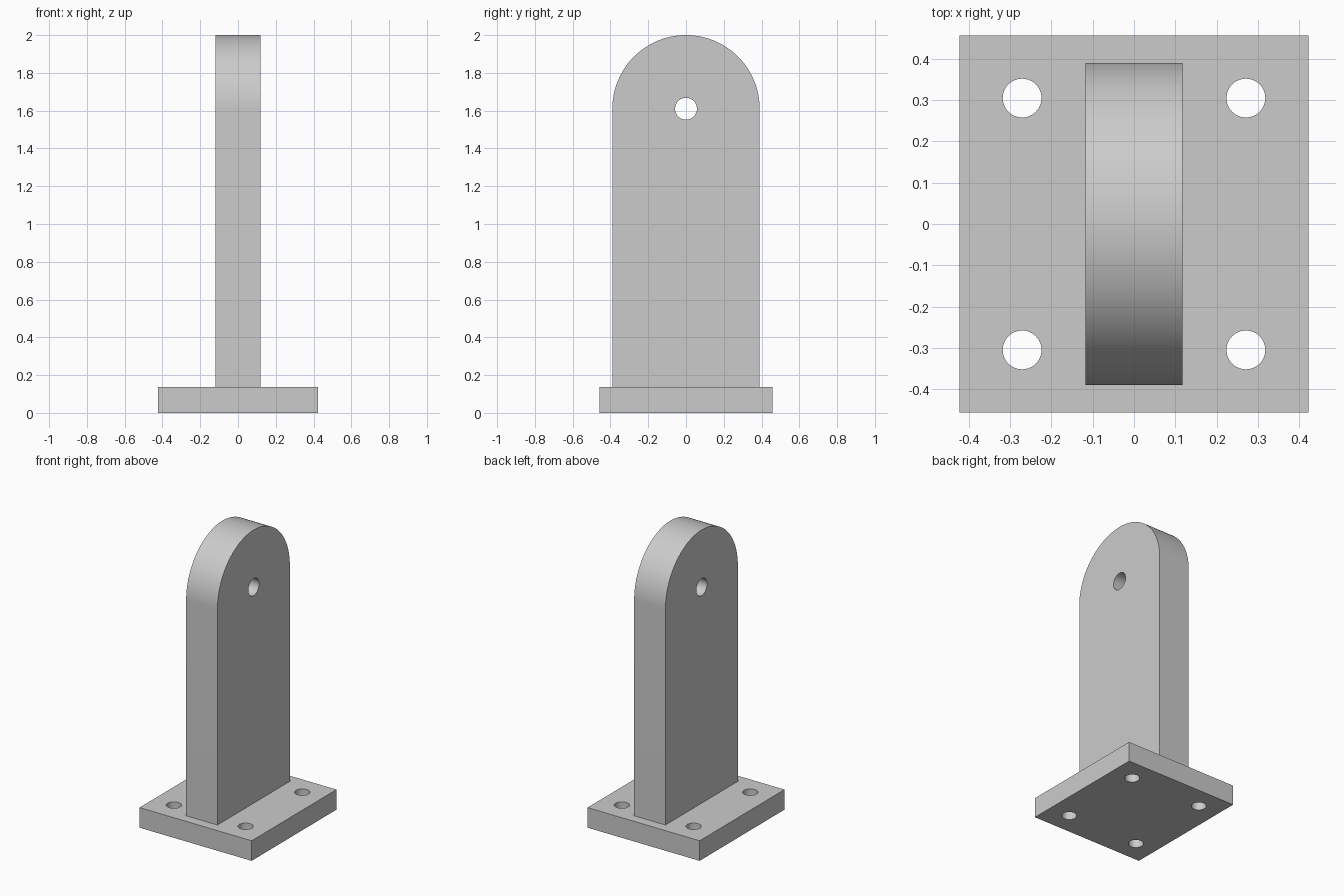
import bpy
import bmesh
from math import pi, sin, cos

old = bpy.data.objects.get("Cube")
if old:
    bpy.data.objects.remove(old, do_unlink=True)

GREY = (0.6, 0.6, 0.6, 1.0)
metal = bpy.data.materials.new("plain grey")
metal.use_nodes = True
metal.diffuse_color = GREY
metal.node_tree.nodes["Principled BSDF"].inputs["Base Color"].default_value = GREY

BASE_X, BASE_Y, BASE_Z = 0.423, 0.457, 0.137
HALF_THICK, RADIUS, TOP = 0.118, 0.39, 2.0
EYE_Z = TOP - RADIUS


def finish(bm, name, material=metal):
    bmesh.ops.recalc_face_normals(bm, faces=bm.faces)
    mesh = bpy.data.meshes.new(name)
    bm.to_mesh(mesh)
    bm.free()
    obj = bpy.data.objects.new(name, mesh)
    bpy.context.collection.objects.link(obj)
    mesh.materials.append(material)
    return obj


def prism(name, outline, offset):
    """Extrude a closed outline of 3D points along an offset."""
    bm = bmesh.new()
    face = bm.faces.new([bm.verts.new(p) for p in outline])
    side = bmesh.ops.extrude_face_region(bm, geom=[face])
    verts = [v for v in side["geom"] if isinstance(v, bmesh.types.BMVert)]
    bmesh.ops.translate(bm, verts=verts, vec=offset)
    return finish(bm, name)


def circle(radius, steps):
    return [(radius * cos(2 * pi * i / steps), radius * sin(2 * pi * i / steps))
            for i in range(steps)]


def drill(target, cutter):
    cutter.hide_render = True
    mod = target.modifiers.new("hole", "BOOLEAN")
    mod.operation = "DIFFERENCE"
    mod.solver = "EXACT"
    mod.object = cutter
    bpy.ops.object.select_all(action="DESELECT")
    bpy.context.view_layer.objects.active = target
    target.select_set(True)
    bpy.ops.object.modifier_apply(modifier=mod.name)
    bpy.data.objects.remove(cutter, do_unlink=True)


# Base plate with four bolt holes
corners = [(-1, -1), (1, -1), (1, 1), (-1, 1)]
base = prism("base_plate", [(sx * BASE_X, sy * BASE_Y, 0) for sx, sy in corners],
             (0, 0, BASE_Z))
for sx, sy in corners:
    ring = [(sx * 0.271 + x, sy * 0.305 + y, -0.1) for x, y in circle(0.047, 48)]
    drill(base, prism("bolt_cutter", ring, (0, 0, 0.4)))

# Upright lug with a rounded top and a pin hole
STEPS = 64
arch = [(-HALF_THICK, RADIUS * cos(pi * i / STEPS), EYE_Z + RADIUS * sin(pi * i / STEPS))
        for i in range(STEPS + 1)]
foot = [(-HALF_THICK, -RADIUS, BASE_Z), (-HALF_THICK, RADIUS, BASE_Z)]
lug = prism("upright_lug", arch + foot, (2 * HALF_THICK, 0, 0))
ring = [(-0.3, y, EYE_Z + z) for y, z in circle(0.058, 48)]
drill(lug, prism("pin_cutter", ring, (0.6, 0, 0)))

# Smooth the curved walls, keep the rims sharp
for obj in (base, lug):
    bpy.ops.object.select_all(action="DESELECT")
    bpy.context.view_layer.objects.active = obj
    obj.select_set(True)
    bpy.ops.object.shade_smooth_by_angle(angle=pi / 6)
